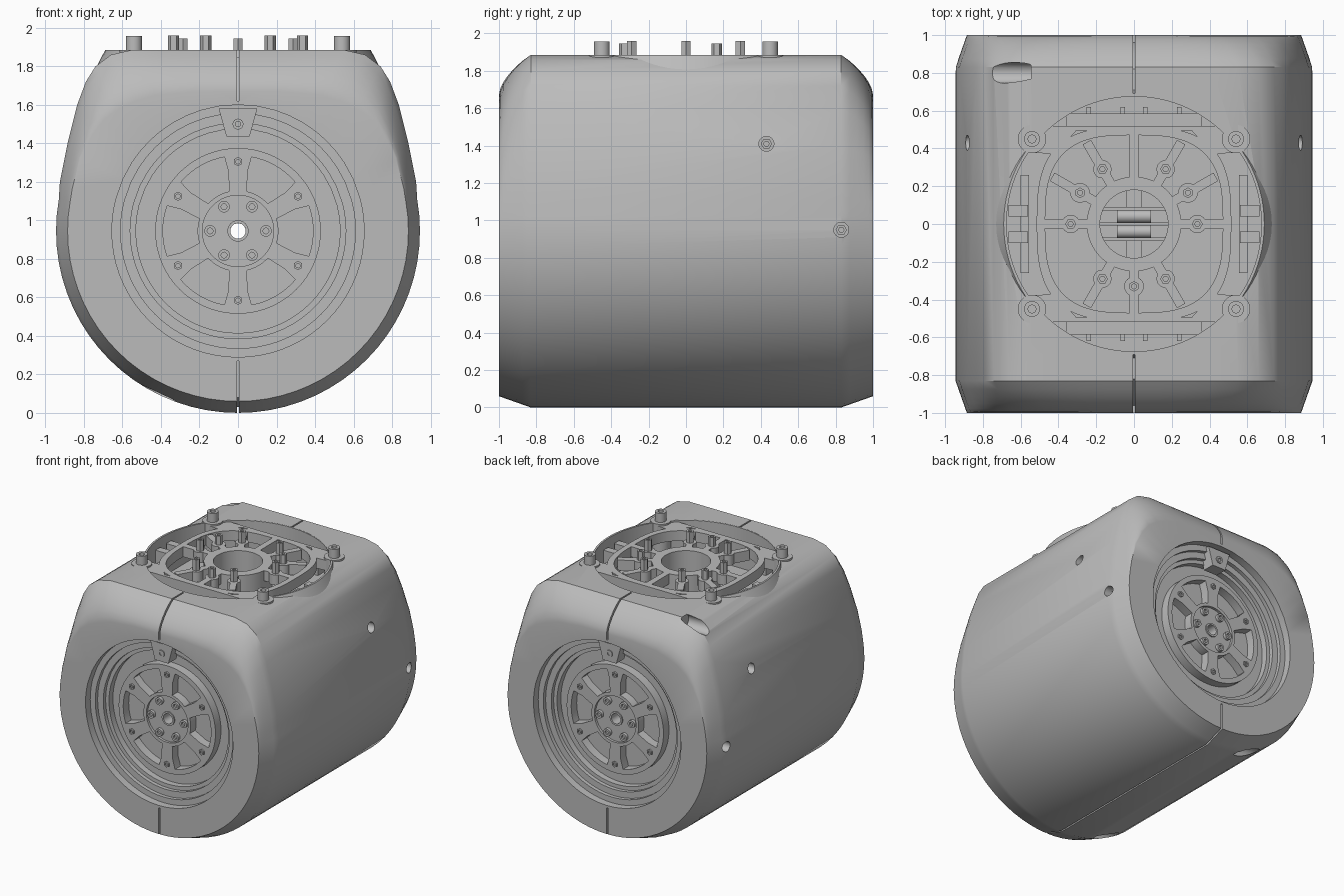
import bpy, bmesh
from math import sin, cos, pi, radians, atan2
from mathutils import Matrix

cube = bpy.data.objects.get("Cube")
if cube:
    bpy.data.objects.remove(cube, do_unlink=True)

grey = bpy.data.materials.new("plain grey")
grey.use_nodes = True
grey.diffuse_color = (0.5, 0.5, 0.5, 1)
grey.node_tree.nodes["Principled BSDF"].inputs["Base Color"].default_value = (0.5, 0.5, 0.5, 1)
parts = []
AXIS_Z = 0.945
UP = Matrix.Identity(4)


def move(x, y, z=0):
    return Matrix.Translation((x, y, z))


def turn(deg):
    return Matrix.Rotation(radians(deg), 4, 'Z')


def side(deg):
    """Frame whose local z points outward: 0 front, 90 +x, 180 back, -90 -x."""
    return move(0, 0, AXIS_Z) @ turn(deg) @ Matrix.Rotation(pi / 2, 4, 'X')


def finish(bm, name, matrix):
    bmesh.ops.remove_doubles(bm, verts=bm.verts[:], dist=1e-5)
    bm.transform(matrix)
    bmesh.ops.recalc_face_normals(bm, faces=bm.faces[:])
    mesh = bpy.data.meshes.new(name)
    bm.to_mesh(mesh)
    bm.free()
    mesh.materials.append(grey)
    ob = bpy.data.objects.new(name, mesh)
    bpy.context.collection.objects.link(ob)
    parts.append(ob)
    return ob


def lathe(name, profile, matrix=UP, segs=32, closed=False, shape=lambda a: 1):
    bm = bmesh.new()
    rings = []
    for i in range(segs):
        a = 2 * pi * i / segs
        k = shape(a)
        rings.append([bm.verts.new((r * k * cos(a), r * k * sin(a), h)) for r, h in profile])
    n = len(profile)
    for i in range(segs):
        p, q = rings[i], rings[(i + 1) % segs]
        for j in range(n if closed else n - 1):
            m = (j + 1) % n
            bm.faces.new((p[j], q[j], q[m], p[m]))
    return finish(bm, name, matrix)


def disc(name, r, z0, z1, matrix=UP, segs=32):
    return lathe(name, [(0, z0), (r, z0), (r, z1), (0, z1)], matrix, segs)


def ring(name, r0, r1, z0, z1, matrix=UP, **kw):
    return lathe(name, [(r0, z0), (r1, z0), (r1, z1), (r0, z1)], matrix, 96, True, **kw)


def prism(name, pts, z0, z1, matrix=UP):
    bm = bmesh.new()
    base = bm.faces.new([bm.verts.new((x, y, z0)) for x, y in pts])
    ext = bmesh.ops.extrude_face_region(bm, geom=[base], use_keep_orig=True)
    top = [g for g in ext["geom"] if isinstance(g, bmesh.types.BMVert)]
    bmesh.ops.translate(bm, verts=top, vec=(0, 0, z1 - z0))
    return finish(bm, name, matrix)


def box(name, x0, x1, y0, y1, z0, z1, matrix=UP):
    return prism(name, [(x0, y0), (x1, y0), (x1, y1), (x0, y1)], z0, z1, matrix)


def bolt(name, r, z0, z1, matrix, segs=24):
    """Screw with a socket in its head."""
    s = r * 0.5
    return lathe(name, [(0, z0), (r, z0), (r, z1), (s, z1), (s, z1 - s), (0, z1 - s)], matrix, segs)


def volume(mesh):
    bm = bmesh.new()
    bm.from_mesh(mesh)
    v = bm.calc_volume()
    bm.free()
    return v


def cut(ob, cutter):
    """Subtract the cutter, taking the first solver that removes a sensible volume."""
    for solver in ('MANIFOLD', 'EXACT', 'FLOAT'):
        mod = ob.modifiers.new("cut", 'BOOLEAN')
        mod.operation, mod.solver, mod.object = 'DIFFERENCE', solver, cutter
        bpy.context.view_layer.update()
        graph = bpy.context.evaluated_depsgraph_get()
        result = bpy.data.meshes.new_from_object(ob.evaluated_get(graph))
        ob.modifiers.remove(mod)
        removed = volume(ob.data) - volume(result)
        if 1e-5 < removed < 1.05 * volume(cutter.data):
            ob.data = result
            break
    parts.remove(cutter)
    bpy.data.objects.remove(cutter, do_unlink=True)


# Housing: round below, flat on top, lofted to smaller end faces with stepped bores
FULL = [(.925, 1.2), (.885, 1.4), (.835, 1.6), (.79, 1.72), (.74, 1.8), (.66, 1.86),
        (.55, 1.885), (.41, 1.885), (.28, 1.885), (.14, 1.885), (0, 1.885)]
END = [(.86, 1.17), (.82, 1.32), (.76, 1.44), (.7, 1.52), (.62, 1.58), (.53, 1.62),
       (.43, 1.65), (.32, 1.66), (.22, 1.67), (.11, 1.67), (0, 1.67)]
BORE = [(.655, 1), (.655, .94), (.61, .94), (.61, .91), (.56, .91),
        (.56, .88), (.53, .88), (.53, .83)]


def outline(radius, upper):
    arc = [radians(-90 + 100 * i / 20) for i in range(21)]
    half = [(radius * cos(a), AXIS_Z + radius * sin(a)) for a in arc] + upper
    half[0] = (0, AXIS_Z - radius)
    return half + [(-x, z) for x, z in half[-2:0:-1]]


def end_loops(bm, sign):
    full, end = outline(AXIS_Z, FULL), outline(0.885, END)
    loops = []
    for i in range(7):
        a = i / 6 * pi / 2
        loop = []
        for (fx, fz), (ex, ez) in zip(full, end):
            k = 0.5 * min(max((fz - AXIS_Z) / 0.8, 0), 1)
            w = k * (1 - cos(a)) + (1 - k) * sin(a)
            loop.append(bm.verts.new((fx + (ex - fx) * w, sign * (0.83 + 0.17 * sin(a)),
                                      fz + (ez - fz) * w)))
        loops.append(loop)
    angles = [atan2(z - AXIS_Z, x) for x, z in end]
    for r, y in BORE:
        loops.append([bm.verts.new((r * cos(a), sign * y, AXIS_Z + r * sin(a))) for a in angles])
    return loops


def housing_shell():
    bm = bmesh.new()
    loops = end_loops(bm, -1)[::-1] + end_loops(bm, 1)
    n = len(loops[0])
    for p, q in zip(loops, loops[1:]):
        for j in range(n):
            bm.faces.new((p[j], p[(j + 1) % n], q[(j + 1) % n], q[j]))
    bm.faces.new(loops[0])
    bm.faces.new(loops[-1])
    return finish(bm, "housing", UP)


body = housing_shell()
cut(body, disc("pocket_cutter", .68, 1.66, 2.1, UP, 96))
cut(body, disc("well_cutter", .2, 1.3, 1.8))
cut(body, disc("shaft_cutter", .04, -1.2, 1.2, side(0)))

# Seam between the left and right halves, over the top and under the bottom
for edge, far in (([(.96, 1.62), (.95, 1.66), (.9, 1.75), (.82, 1.845)], 2.1),
                  ([(.965, .27), (.965, .08), (.81, .03)], -.2)):
    mid = edge[0][1]
    path = [(-1.2, mid), (-1.2, far), (1.2, far), (1.2, mid)] + edge + [(-y, z) for y, z in edge[::-1]]
    cut(body, prism("seam_cutter", path, -.006, .006, move(0, 0, -AXIS_Z) @ side(90)))

# Screws in the sides, and slots where the two halves are clamped
for deg in (90, -90):
    for y, h, depth in ((-.43, .465, .8), (.43, .465, .8), (-.83, .005, .86), (.83, .005, .86)):
        m = side(deg) @ move(y, h)
        cut(body, disc("hole_cutter", .04, depth, 1.1, m, 24))
        bolt("side_screw", .03, depth - .02, depth + .03, m, 6)
for y in (-.8, .8):
    for z, inner in ((1.84, .545), (.1, .3)):
        cut(body, disc("slot_cutter", .055, inner, 1.1, side(-90) @ move(-y, z - AXIS_Z)))

# Wheel face recessed in each end
for deg in (0, 180):
    m = side(deg)
    ring("wheel_rim", .39, .43, .82, .9, m)
    ring("wheel_hub", .04, .2, .82, .88, m)
    ring("hub_edge", .185, .21, .82, .9, m)
    ring("hub_collar", .04, .055, .85, .89, m)
    for i in range(6):
        spoke = m @ turn(30 + 60 * i)
        prism("wheel_spoke", [(.19, -.045), (.31, -.05), (.4, -.075), (.4, .075),
                              (.31, .05), (.19, .045)], .82, .9, spoke)
        bolt("rim_screw", .024, .86, .91, spoke @ move(.36, 0), 6)
        bolt("hub_screw", .03, .86, .905, m @ turn(60 * i) @ move(.145, 0))
    prism("lock_tab", [(-.06, .49), (.06, .49), (.1, .635), (-.1, .635)], .87, .97, m)
    bolt("tab_screw", .028, .9, .978, m @ move(0, .555))

# Conical collar round the top opening
lathe("opening_collar", [(.675, 1.7), (.76, 1.75), (.69, 1.884), (.675, 1.884)], UP, 96, True)


# Spoked mounting plate
def squircle(a):
    return (abs(cos(a)) ** 3 + abs(sin(a)) ** 3) ** (-1 / 3)


LOW, TOP = 1.79, 1.872
ring("plate_frame", .47, .515, LOW, TOP, shape=squircle)
ring("plate_hub", .18, .25, 1.68, TOP)
for deg in (0, 30, 60, 90, 120, 150, 180, 240, 270, 300):
    box("plate_spoke", .22, .5, -.025, .025, LOW, TOP, turn(deg))
for i in range(6):
    m = turn(60 * i) @ move(.335, 0)
    disc("bolt_boss", .048, LOW, TOP, m)
    bolt("plate_bolt", .029, LOW, 1.96, m, 6)
for deg in (30, 150, 270):
    m = turn(deg) @ move(.33, 0)
    disc("bolt_boss", .052, LOW, TOP, m)
    bolt("short_bolt", .028, LOW, 1.945, m, 6)
for sx in (-1, 1):
    for sy in (-1, 1):
        m = move(sx * .54, sy * .45)
        disc("corner_ear", .075, 1.66, 1.885, m)
        bolt("corner_bolt", .042, 1.85, 1.957, m)
        prism("ear_arm", [(sx * .3, sy * .5), (sx * .42, sy * .37),
                          (sx * .56, sy * .38), (sx * .56, sy * .52)], LOW, TOP)

# Supports seen inside the opening
for deg in (0, 180):
    m = turn(deg)
    box("plate_edge", -.54, .54, .495, .52, 1.74, TOP, m)
    box("support_bar", -.36, .36, .5, .585, 1.64, 1.77, m)
    for x in (-.24, -.06, .06, .24):
        box("support_rib", x - .012, x + .012, .58, .62, 1.64, 1.72, m)
    box("side_bracket", .555, .6, -.26, .26, 1.64, 1.76, m)
    for y in (-.07, .07):
        box("bracket_block", .56, .665, y - .03, y + .03, 1.64, 1.82, m)
for y in (-.04, .04):
    disc("well_roller", .035, -.09, .09, side(90) @ move(y, .56), 16)
for y in (-.08, 0, .08):
    box("well_rail", -.18, .18, y - .01, y + .01, 1.29, 1.48)
box("well_post", -.04, .04, -.19, .19, 1.29, 1.44)

# Smooth round surfaces, keep edges crisp
bpy.ops.object.select_all(action='DESELECT')
for ob in parts:
    ob.select_set(True)
bpy.context.view_layer.objects.active = body
bpy.ops.object.shade_smooth_by_angle(angle=radians(30))
